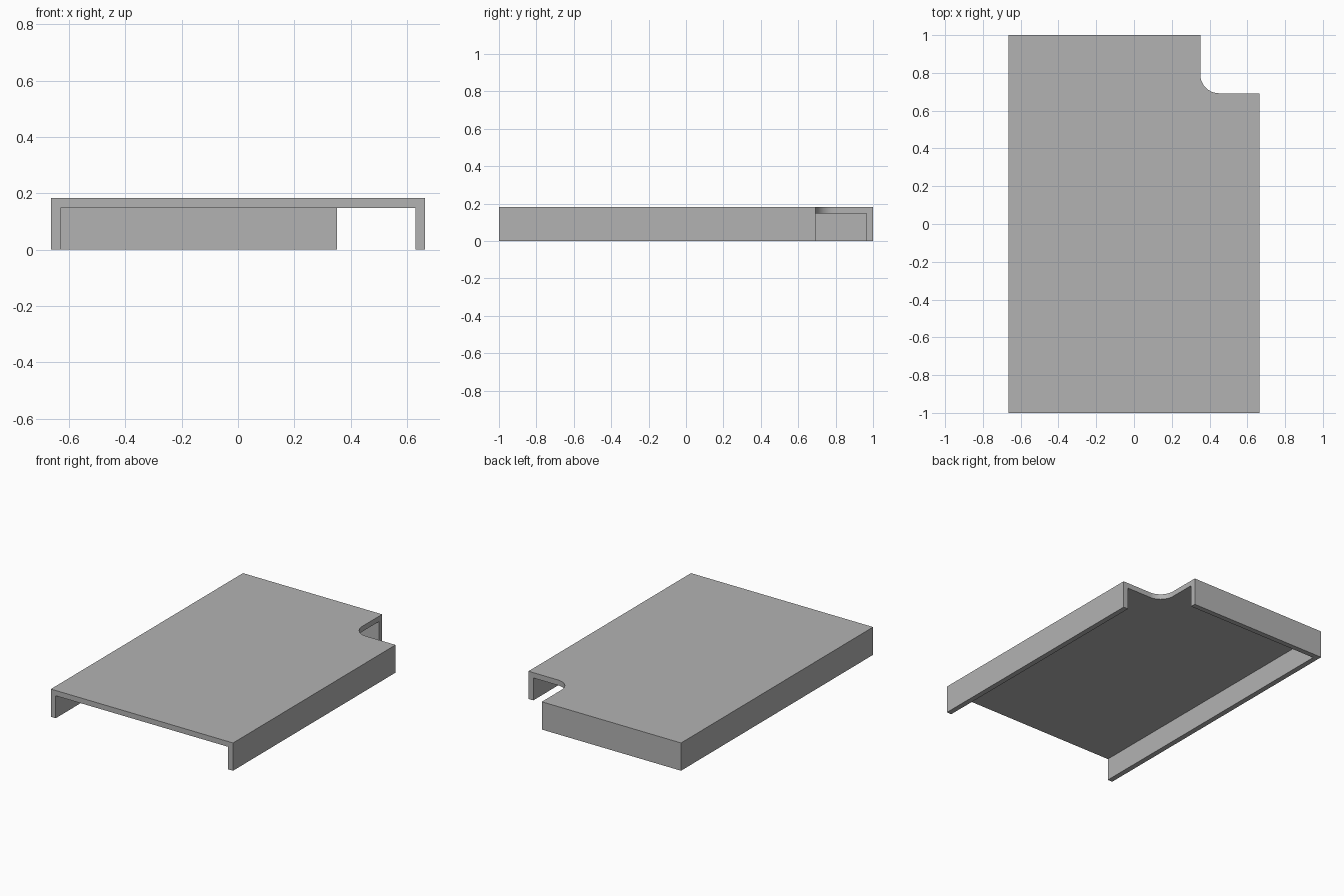
import bpy, bmesh
from math import pi, cos, sin, radians

if "Cube" in bpy.data.objects:
    bpy.data.objects.remove(bpy.data.objects["Cube"], do_unlink=True)

HALF_X, HALF_Y, TOP = 0.664, 1.0, 0.183
WALL = 0.035
NOTCH_X, NOTCH_Y, RADIUS = 0.351, 0.692, 0.1


def prism(name, outline, z0, z1):
    """Extrude a counter-clockwise outline from z0 to z1."""
    bm = bmesh.new()
    base = bm.faces.new([bm.verts.new((x, y, z0)) for x, y in outline])
    out = bmesh.ops.extrude_face_region(bm, geom=[base], use_keep_orig=True)
    top = [v for v in out["geom"] if isinstance(v, bmesh.types.BMVert)]
    bmesh.ops.translate(bm, verts=top, vec=(0, 0, z1 - z0))
    bmesh.ops.recalc_face_normals(bm, faces=bm.faces)
    mesh = bpy.data.meshes.new(name)
    bm.to_mesh(mesh)
    bm.free()
    obj = bpy.data.objects.new(name, mesh)
    bpy.context.collection.objects.link(obj)
    return obj


# Cover outline with a filleted notch in the back corner
STEPS = 16
fillet = []
for i in range(STEPS + 1):
    a = 1.5 * pi - 0.5 * pi * i / STEPS
    fillet.append((NOTCH_X + RADIUS + RADIUS * cos(a),
                   NOTCH_Y + RADIUS + RADIUS * sin(a)))
outline = [(-HALF_X, -HALF_Y), (HALF_X, -HALF_Y), (HALF_X, NOTCH_Y), *fillet,
           (NOTCH_X, HALF_Y), (-HALF_X, HALF_Y)]
cover = prism("tray_cover", outline, 0, TOP)

# Hollow below, open at the front, leaving two side walls and a back wall
inner = HALF_X - WALL
back = HALF_Y - WALL
cavity = prism("cavity_cutter", [(-inner, -1.2), (inner, -1.2),
                                 (inner, back), (-inner, back)], -0.1, TOP - WALL)
cavity.hide_render = True
cut = cover.modifiers.new("hollow", "BOOLEAN")
cut.operation = "DIFFERENCE"
cut.solver = "EXACT"
cut.object = cavity
bpy.context.view_layer.objects.active = cover
cover.select_set(True)
bpy.ops.object.modifier_apply(modifier=cut.name)
bpy.data.objects.remove(cavity, do_unlink=True)

# Plain grey finish, smooth only around the fillet
grey = bpy.data.materials.new("plain_grey")
grey.use_nodes = True
colour = (0.45, 0.45, 0.45, 1)
grey.diffuse_color = colour
grey.node_tree.nodes["Principled BSDF"].inputs["Base Color"].default_value = colour
cover.data.materials.clear()
cover.data.materials.append(grey)
bpy.ops.object.shade_smooth_by_angle(angle=radians(30))
